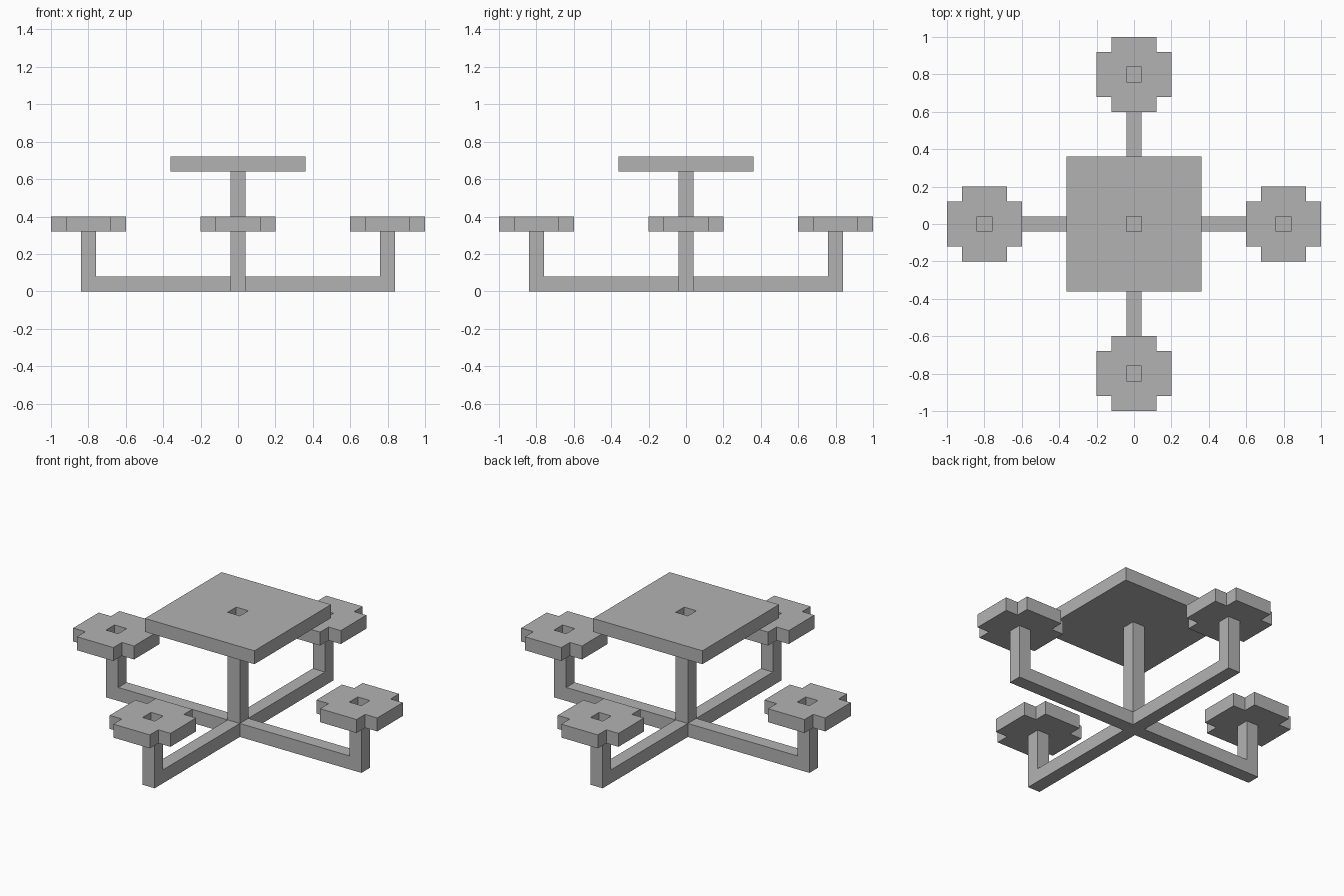
import bpy, bmesh
from math import pi
from mathutils import Matrix

cube = bpy.data.objects.get("Cube")
if cube:
    bpy.data.objects.remove(cube, do_unlink=True)

U = 0.08        # beam width and slab thickness
H = U / 2
REACH = 0.8     # distance from the centre to each seat

grey = bpy.data.materials.new("concrete grey")
grey.use_nodes = True
grey.diffuse_color = (0.45, 0.45, 0.45, 1)
grey.node_tree.nodes["Principled BSDF"].inputs["Base Color"].default_value = grey.diffuse_color


def finish(name, bm, angle=0):
    """Turn a bmesh into a named object, rotated about the centre."""
    bmesh.ops.recalc_face_normals(bm, faces=bm.faces)
    bm.transform(Matrix.Rotation(angle, 4, 'Z'))
    mesh = bpy.data.meshes.new(name)
    bm.to_mesh(mesh)
    bm.free()
    mesh.materials.append(grey)
    obj = bpy.data.objects.new(name, mesh)
    bpy.context.collection.objects.link(obj)
    return obj


def extrude(bm, faces, offset):
    """Give flat faces a thickness, keeping the starting side."""
    res = bmesh.ops.extrude_face_region(bm, geom=faces, use_keep_orig=True)
    verts = [g for g in res["geom"] if isinstance(g, bmesh.types.BMVert)]
    bmesh.ops.translate(bm, verts=verts, vec=offset)


def slab(name, lines, keep, cx, z, angle=0):
    """Slab made of the kept cells between grid lines."""
    bm = bmesh.new()
    n = len(lines) - 1
    for i in range(n):
        for j in range(n):
            if keep(i, j):
                corners = ((i, j), (i + 1, j), (i + 1, j + 1), (i, j + 1))
                bm.faces.new([bm.verts.new((cx + lines[a], lines[b], z)) for a, b in corners])
    bmesh.ops.remove_doubles(bm, verts=bm.verts, dist=0.001)
    extrude(bm, bm.faces[:], (0, 0, U))
    return finish(name, bm, angle)


# Table top with a square socket hole over the post
slab("table_top", [-4.5 * U, -H, H, 4.5 * U], lambda i, j: (i, j) != (1, 1), 0, 8 * U)

# Centre post
bm = bmesh.new()
bmesh.ops.create_cube(bm, size=1, matrix=Matrix.Translation((0, 0, 4 * U)) @ Matrix.Diagonal((U, U, 8 * U, 1)))
finish("centre_post", bm)

# Four L-shaped arms, each carrying a stepped round seat with a socket hole
seat_lines = [(k - 2.5) * U for k in range(6)]
outer, inner = REACH + H, REACH - H
arm_profile = [(H, 0), (outer, 0), (outer, 4 * U), (inner, 4 * U), (inner, U), (H, U)]


def seat_cell(i, j):
    corner = i in (0, 4) and j in (0, 4)
    return not corner and (i, j) != (2, 2)


for k, side in enumerate(("left", "back", "right", "front")):
    angle = k * pi / 2
    bm = bmesh.new()
    face = bm.faces.new([bm.verts.new((x, -H, z)) for x, z in arm_profile])
    extrude(bm, [face], (0, U, 0))
    finish(side + "_arm", bm, angle)
    slab(side + "_seat", seat_lines, seat_cell, REACH, 4 * U, angle)
